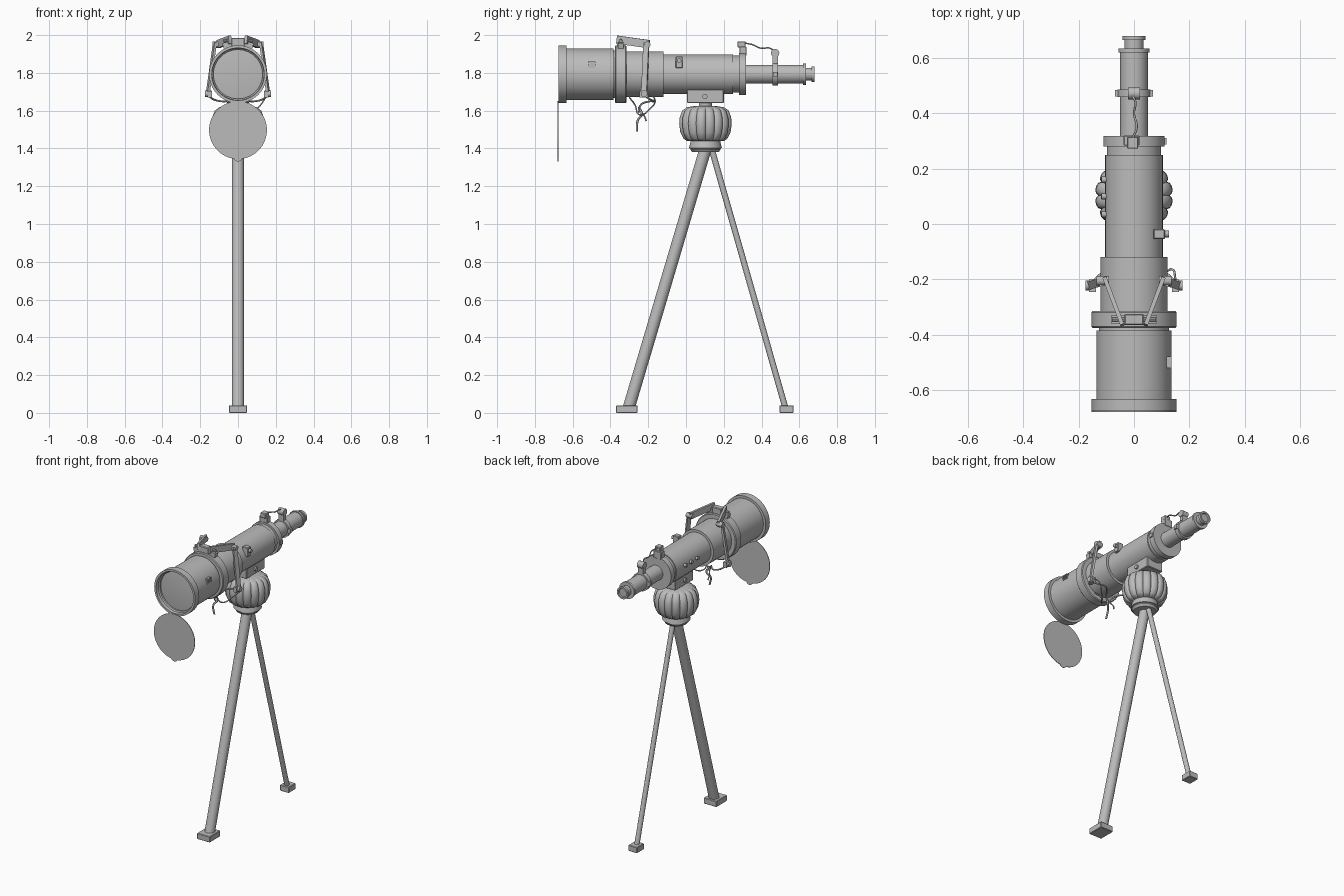
import bpy, bmesh, math
from mathutils import Matrix, Vector

AXIS_Z = 1.793  # height of the optical axis

grey = bpy.data.materials.new("plain_grey")
grey.diffuse_color = (0.5, 0.5, 0.5, 1)


def finish(name, bm, matrix=None, angle=35):
    bmesh.ops.recalc_face_normals(bm, faces=bm.faces)
    if matrix:
        bm.transform(matrix)
    me = bpy.data.meshes.new(name)
    bm.to_mesh(me)
    bm.free()
    me.materials.append(grey)
    me.shade_smooth()
    me.set_sharp_from_angle(angle=math.radians(angle))
    ob = bpy.data.objects.new(name, me)
    bpy.context.collection.objects.link(ob)
    return ob


def lathe_bm(profile, segs):
    """Spin (radius, height) points round z."""
    bm = bmesh.new()
    vs = [bm.verts.new((r, 0, h)) for r, h in profile]
    es = [bm.edges.new(p) for p in zip(vs, vs[1:])]
    bmesh.ops.spin(bm, geom=vs + es, cent=(0, 0, 0), axis=(0, 0, 1),
                   angle=2 * math.pi, steps=segs)
    bmesh.ops.remove_doubles(bm, verts=bm.verts, dist=1e-5)
    return bm


def tube(name, profile, segs=48, z=AXIS_Z):
    """Lathe along y from (y, radius) points."""
    m = Matrix.Translation((0, 0, z)) @ Matrix.Rotation(-math.pi / 2, 4, 'X')
    return finish(name, lathe_bm([(r, y) for y, r in profile], segs), m)


def drum(name, y0, y1, r, segs=48):
    return tube(name, [(y0, 0), (y0, r), (y1, r), (y1, 0)], segs)


def box(name, lo, hi, bevel=0.0):
    lo, hi = Vector(lo), Vector(hi)
    bm = bmesh.new()
    bmesh.ops.create_cube(bm, size=1)
    bm.transform(Matrix.Translation((lo + hi) / 2) @ Matrix.Diagonal((*(hi - lo), 1)))
    if bevel:
        bmesh.ops.bevel(bm, geom=bm.edges[:], offset=bevel, segments=1, affect='EDGES')
    return finish(name, bm, angle=20)


def between(p, q):
    p, q = Vector(p), Vector(q)
    rot = (q - p).to_track_quat('Z', 'Y').to_matrix().to_4x4()
    return Matrix.Translation((p + q) / 2) @ rot, (q - p).length


def bar(name, p, q, w, h):
    m, length = between(p, q)
    bm = bmesh.new()
    bmesh.ops.create_cube(bm, size=1)
    return finish(name, bm, m @ Matrix.Diagonal((w, h, length, 1)))


def rod(name, p, q, r, segs=16):
    m, length = between(p, q)
    bm = bmesh.new()
    bmesh.ops.create_cone(bm, cap_ends=True, segments=segs, radius1=r, radius2=r, depth=length)
    return finish(name, bm, m)


def wire(name, pts, r=0.004):
    cu = bpy.data.curves.new(name, 'CURVE')
    cu.dimensions = '3D'
    cu.bevel_depth, cu.bevel_resolution, cu.resolution_u = r, 1, 6
    cu.use_fill_caps = True
    sp = cu.splines.new('BEZIER')
    sp.bezier_points.add(len(pts) - 1)
    for b, p in zip(sp.bezier_points, pts):
        b.co = p
        b.handle_left_type = b.handle_right_type = 'AUTO'
    cu.materials.append(grey)
    bpy.context.collection.objects.link(bpy.data.objects.new(name, cu))


# Main tube, front to back
tube("front_rim", [(-0.632, 0.13), (-0.632, 0.153), (-0.676, 0.153), (-0.676, 0.139),
                   (-0.655, 0.137), (-0.65, 0.13), (-0.632, 0.13)], 64)
tube("front_lens", [(-0.645, 0), (-0.643, 0.08), (-0.638, 0.132)], 64)
drum("front_hood", -0.633, -0.385, 0.136, 64)
drum("hood_seam", -0.386, -0.37, 0.126, 64)
tube("clamp_ring", [(-0.376, 0), (-0.376, 0.148), (-0.371, 0.153), (-0.319, 0.153),
                    (-0.314, 0.148), (-0.314, 0)], 64)
drum("forward_barrel", -0.316, -0.12, 0.121)
drum("main_barrel", -0.121, 0.25, 0.104)
drum("barrel_neck", 0.249, 0.281, 0.098)
drum("rear_ring", 0.28, 0.318, 0.111)
drum("eyepiece_tube", 0.317, 0.622, 0.05)
drum("eyepiece_clamp", 0.458, 0.486, 0.06)
drum("eyepiece_ring", 0.62, 0.634, 0.056)
tube("eyepiece", [(0.633, 0), (0.633, 0.034), (0.664, 0.034), (0.664, 0.041), (0.68, 0.041),
                  (0.68, 0.03), (0.672, 0.027), (0.672, 0)], 32)

# Hanging dust cap with pull tab
tube("dust_cap", [(-0.68, 0), (-0.68, 0.153), (-0.676, 0.153), (-0.676, 0)], 64, 1.497)
tube("dust_cap_tab", [(-0.68, 0), (-0.68, 0.025), (-0.676, 0.025), (-0.676, 0)], 20, 1.356)

# Small fittings on the tube sides
for i, y in enumerate((0.035, 0.1, 0.16)):
    rod(f"side_knob_{i}", (-0.095, y, 1.81), (-0.118, y, 1.812), 0.011, 12)
box("side_switch", (0.07, -0.055, 1.825), (0.112, -0.018, 1.888), 0.004)
rod("switch_button", (0.11, -0.036, 1.865), (0.127, -0.036, 1.865), 0.012, 12)
box("hood_catch", (0.11, -0.515, 1.825), (0.13, -0.48, 1.86))
for i in range(3):
    box(f"catch_bar_{i}", (0.118, -0.52, 1.826 + i * 0.013), (0.136, -0.478, 1.833 + i * 0.013))

# Saddle and fluted mount head
box("saddle", (-0.06, 0.005, 1.64), (0.06, 0.2, 1.74), 0.004)
for s in (-1, 1):
    rod("saddle_bolt", (s * 0.055, 0.1, 1.675), (s * 0.07, 0.1, 1.675), 0.014, 12)
head_at = Matrix.Translation((0, 0.103, 0))
bm = lathe_bm([(0, 1.44), (0.1, 1.44), (0.118, 1.452), (0.135, 1.485), (0.141, 1.53),
               (0.138, 1.565), (0.125, 1.6), (0.1, 1.618), (0.06, 1.624), (0, 1.624)], 128)
for v in bm.verts:
    a = math.atan2(v.co.y, v.co.x)
    k = 0.91 + 0.09 * math.sqrt(abs(math.sin(8 * a)))
    v.co.x *= k
    v.co.y *= k
finish("fluted_head", bm, head_at, 40)
finish("head_neck", lathe_bm([(0, 1.61), (0.035, 1.61), (0.035, 1.645), (0, 1.645)], 24), head_at)
finish("head_base", lathe_bm([(0, 1.38), (0.07, 1.38), (0.08, 1.394), (0.08, 1.4), (0.087, 1.402),
                              (0.078, 1.44), (0, 1.445)], 48), head_at)

# Two legs and their feet
rod("front_leg", (0, 0.107, 1.41), (0, -0.305, 0.02), 0.032, 24)
rod("rear_leg", (0, 0.132, 1.41), (0, 0.528, 0.02), 0.016, 12)
box("front_foot", (-0.048, -0.37, 0), (0.048, -0.257, 0.04), 0.003)
box("rear_foot", (-0.033, 0.495, 0), (0.033, 0.57, 0.04), 0.003)

# Folding arms over the clamp ring, mirrored left and right
box("arm_bridge", (-0.035, -0.365, 1.935), (0.035, -0.325, 1.985), 0.004)
for s, side in ((-1, "left"), (1, "right")):
    bar(f"{side}_bracket", (s * 0.025, -0.345, 1.955), (s * 0.08, -0.345, 1.943), 0.03, 0.03)
    rod(f"{side}_bracket_pin", (s * 0.03, -0.345, 1.975), (s * 0.078, -0.345, 1.968), 0.008, 10)
    bar(f"{side}_upper_arm", (s * 0.042, -0.365, 1.976), (s * 0.106, -0.195, 1.952), 0.015, 0.043)
    rod(f"{side}_elbow", (s * 0.09, -0.205, 1.95), (s * 0.135, -0.205, 1.95), 0.017, 14)
    bar(f"{side}_lower_arm", (s * 0.122, -0.21, 1.96), (s * 0.16, -0.222, 1.69), 0.03, 0.013)
    rod(f"{side}_wrist", (s * 0.14, -0.222, 1.69), (s * 0.175, -0.222, 1.69), 0.018, 14)
    box(f"{side}_arm_pad", (s * 0.15 - 0.012, -0.245, 1.67), (s * 0.15 + 0.012, -0.2, 1.705))
    # Loose cables from the arm ends
    wire(f"{side}_arm_cable", [(s * 0.155, -0.222, 1.68), (s * 0.13, -0.19, 1.66),
                              (s * 0.09, -0.17, 1.65), (s * 0.05, -0.2, 1.648),
                              (s * 0.02, -0.24, 1.63), (0, -0.25, 1.59)], 0.005)
wire("hanging_cable", [(0, -0.25, 1.62), (0.012, -0.235, 1.58), (-0.005, -0.255, 1.55),
                       (0.005, -0.26, 1.49)], 0.006)
wire("looped_cable", [(0.15, -0.2, 1.69), (0.14, -0.165, 1.66), (0.1, -0.19, 1.61),
                      (0.05, -0.25, 1.58), (0.03, -0.27, 1.63), (0.06, -0.3, 1.67)])
wire("cable_tail", [(0, -0.25, 1.61), (-0.02, -0.22, 1.57), (-0.015, -0.21, 1.545)])

# Rear sight block, cable and knob over the eyepiece
box("rear_block", (-0.038, 0.283, 1.89), (0.02, 0.32, 1.94), 0.003)
box("rear_block_cap", (-0.025, 0.272, 1.935), (0.015, 0.315, 1.967), 0.003)
wire("rear_cable", [(-0.005, 0.31, 1.958), (0.01, 0.35, 1.95), (0, 0.4, 1.93),
                    (0.005, 0.44, 1.932), (-0.01, 0.47, 1.915)], 0.004)
box("eyepiece_block", (-0.018, 0.458, 1.84), (0.018, 0.486, 1.9))
rod("eyepiece_knob", (-0.022, 0.472, 1.905), (0.022, 0.472, 1.905), 0.022, 20)
for s in (-1, 1):
    box("clamp_lug", (s * 0.06 - 0.008, 0.461, 1.78), (s * 0.06 + 0.008, 0.484, 1.806))
box("ring_lug", (0.1, 0.288, 1.78), (0.118, 0.31, 1.806))
